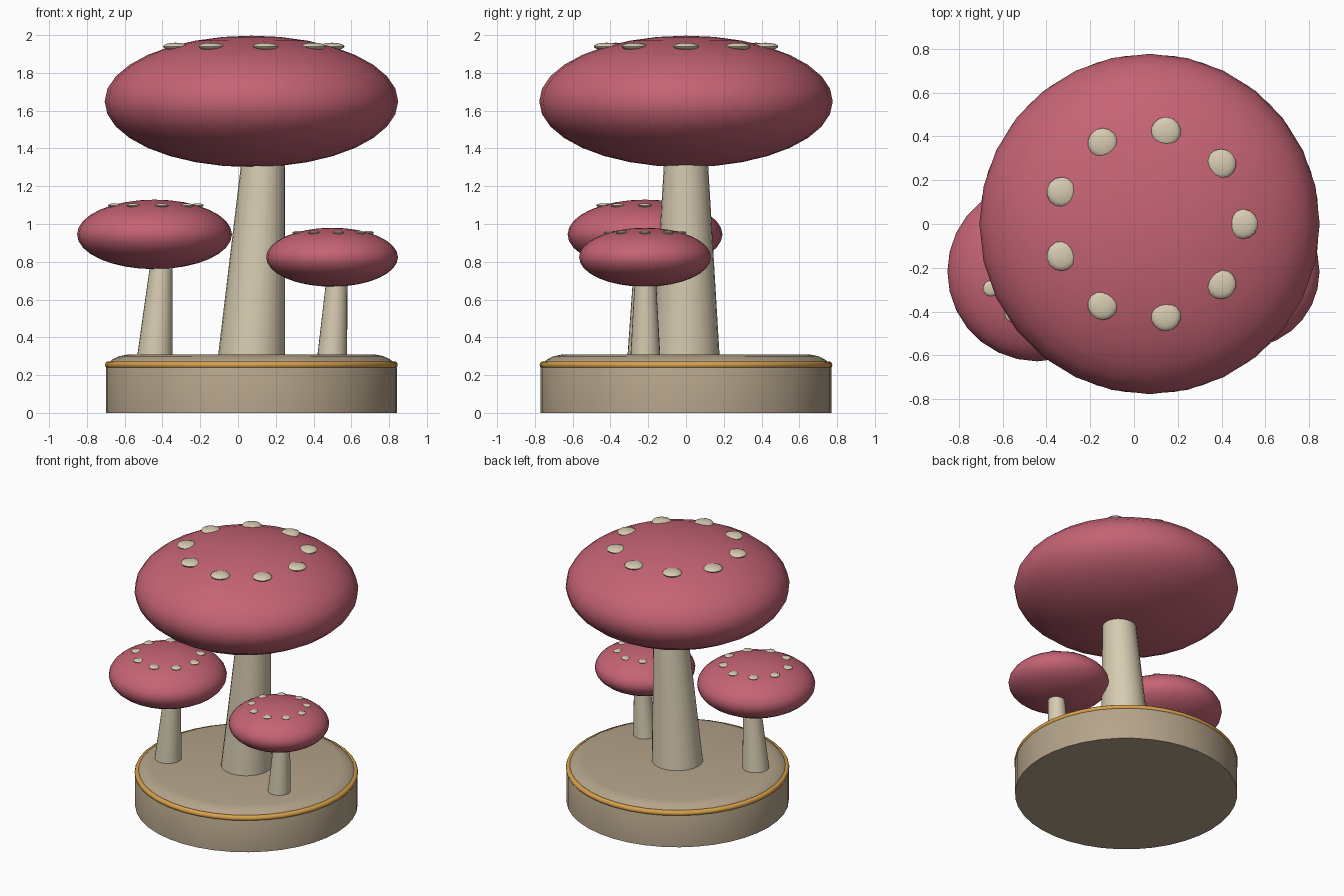
import bpy, bmesh, math
from mathutils import Vector, Matrix

cube = bpy.data.objects.get("Cube")
if cube:
    bpy.data.objects.remove(cube, do_unlink=True)


def material(name, color):
    m = bpy.data.materials.new(name)
    m.use_nodes = True
    m.diffuse_color = (*color, 1)
    m.node_tree.nodes["Principled BSDF"].inputs["Base Color"].default_value = (*color, 1)
    return m


RED = material("rose red", (0.56, 0.125, 0.175))
CREAM = material("cream", (0.68, 0.60, 0.44))
TAN = material("warm tan", (0.46, 0.37, 0.255))
GOLD = material("gold", (0.68, 0.35, 0.07))


def finish(name, bm, mat, angle=40):
    bmesh.ops.recalc_face_normals(bm, faces=bm.faces)
    mesh = bpy.data.meshes.new(name)
    bm.to_mesh(mesh)
    bm.free()
    mesh.materials.append(mat)
    obj = bpy.data.objects.new(name, mesh)
    bpy.context.collection.objects.link(obj)
    bpy.ops.object.select_all(action="DESELECT")
    obj.select_set(True)
    bpy.context.view_layer.objects.active = obj
    bpy.ops.object.shade_smooth_by_angle(angle=math.radians(angle))
    return obj


def lathe(name, profile, center, mat, closed=False, segments=40):
    """Spin a (radius, height) profile around a vertical axis."""
    bm = bmesh.new()
    verts = [bm.verts.new((r, 0, z)) for r, z in profile]
    edges = [bm.edges.new(p) for p in zip(verts, verts[1:])]
    if closed:
        edges.append(bm.edges.new((verts[-1], verts[0])))
    bmesh.ops.spin(bm, geom=verts + edges, axis=(0, 0, 1), cent=(0, 0, 0),
                   angle=math.tau, steps=segments, use_duplicate=False)
    bmesh.ops.remove_doubles(bm, verts=bm.verts, dist=1e-4)
    bmesh.ops.translate(bm, verts=bm.verts, vec=center)
    return finish(name, bm, mat)


def add_ellipsoid(bm, center, radius, half_height, u, v):
    bmesh.ops.create_uvsphere(
        bm, u_segments=u, v_segments=v, radius=1,
        matrix=Matrix.Translation(center) @ Matrix.Diagonal((radius, radius, half_height, 1)))


def mushroom(name, cap, radius, half_height, foot, foot_r, neck, neck_r):
    # Leaning tapered stem, running on a little way into the cap
    foot, neck = Vector(foot), Vector(neck)
    grow = 1.12
    top = foot.lerp(neck, grow)
    top_r = foot_r + (neck_r - foot_r) * grow
    bm = bmesh.new()
    bmesh.ops.create_cone(bm, cap_ends=True, segments=24, radius1=foot_r,
                          radius2=top_r, depth=top.z - foot.z)
    for vert in bm.verts:
        end = top if vert.co.z > 0 else foot
        vert.co = Vector((vert.co.x, vert.co.y, 0)) + end
    finish(name + "_stem", bm, CREAM)

    # Squashed round cap
    bm = bmesh.new()
    add_ellipsoid(bm, cap, radius, half_height, 28, 16)
    finish(name + "_cap", bm, RED, 60)

    # Ring of nine flat spots half sunk in the cap
    bm = bmesh.new()
    ring = 0.55
    height = cap[2] + half_height * math.sqrt(1 - ring ** 2)
    for i in range(9):
        a = math.tau * i / 9
        spot = (cap[0] + ring * radius * math.cos(a),
                cap[1] + ring * radius * math.sin(a), height)
        add_ellipsoid(bm, spot, radius * 0.0875, radius * 0.026, 14, 8)
    finish(name + "_spots", bm, CREAM, 60)


# Round base with a softened upper rim, and a gold band around it
CENTER = (0.071, 0, 0)
lathe("base", [(0, 0), (0.771, 0), (0.771, 0.235), (0.76, 0.262), (0.735, 0.283),
               (0.70, 0.30), (0.66, 0.308), (0, 0.308)], CENTER, TAN)
band = [(0.755 + 0.02 * math.cos(math.tau * i / 10),
         0.254 + 0.02 * math.sin(math.tau * i / 10)) for i in range(10)]
lathe("gold_band", band, CENTER, GOLD, closed=True)

# Three mushrooms
mushroom("large", (0.071, 0, 1.649), 0.777, 0.348,
         (0.072, 0, 0.30), 0.178, (0.132, 0, 1.30), 0.118)
mushroom("medium", (-0.442, -0.217, 0.945), 0.41, 0.184,
         (-0.44, -0.216, 0.30), 0.094, (-0.407, -0.216, 0.765), 0.061)
mushroom("small", (0.498, -0.217, 0.824), 0.349, 0.156,
         (0.499, -0.215, 0.30), 0.079, (0.521, -0.215, 0.67), 0.058)
